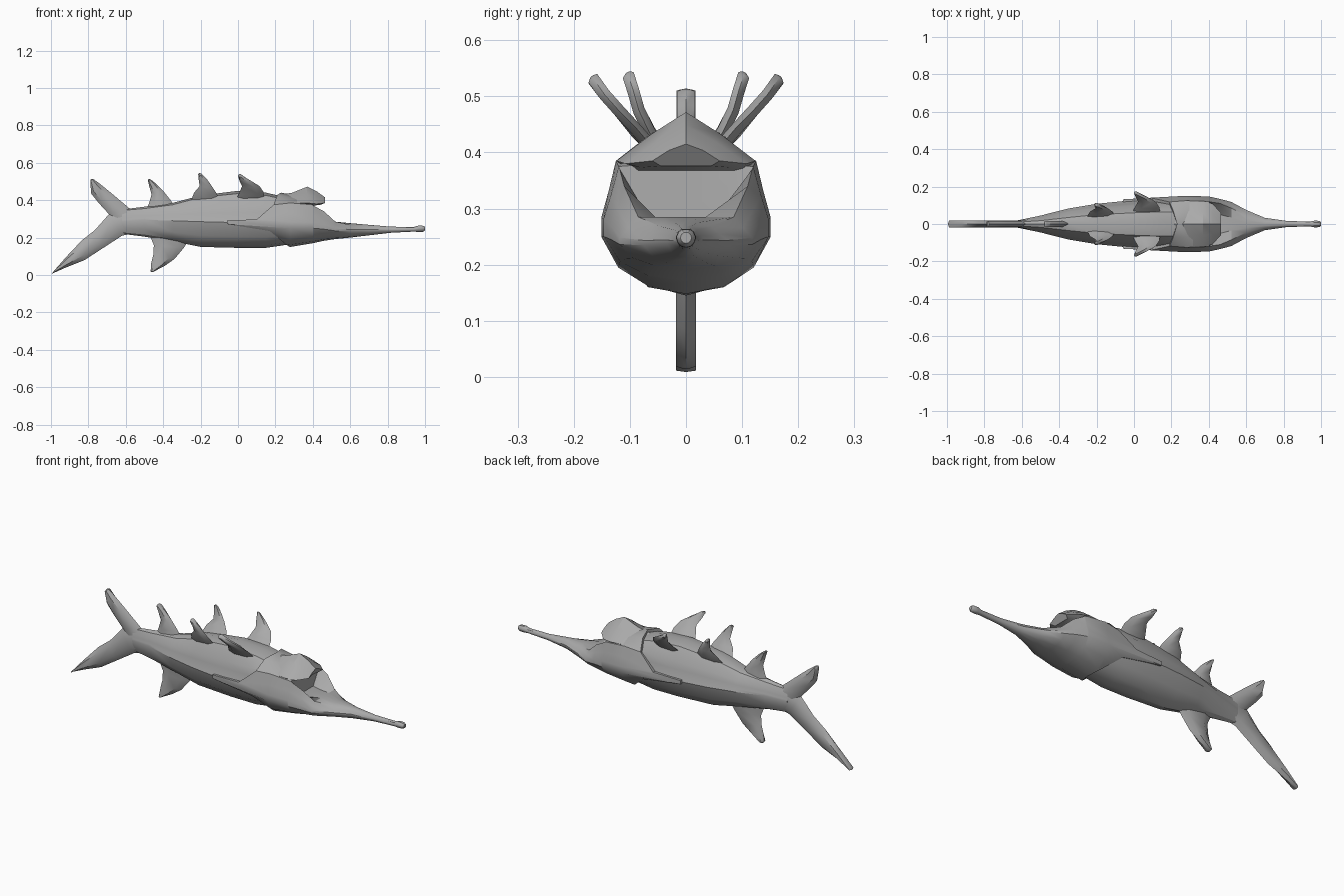
import bpy
import bmesh
from mathutils import Vector

default_cube = bpy.data.objects.get("Cube")
if default_cube:
    bpy.data.objects.remove(default_cube, do_unlink=True)

# One plain grey for the whole fish
grey = bpy.data.materials.new("matte grey")
grey.use_nodes = True
grey_value = (.4, .4, .4, 1)
grey.diffuse_color = grey_value
shader = grey.node_tree.nodes["Principled BSDF"]
shader.inputs["Base Color"].default_value = grey_value
shader.inputs["Roughness"].default_value = .8


def loft(name, rings, cap_start=True, cap_end=True, angle=.55):
    """Skin a row of closed rings that share the same point count."""
    mesh_builder = bmesh.new()
    rows = [[mesh_builder.verts.new(point) for point in ring] for ring in rings]
    count = len(rows[0])
    for first, second in zip(rows, rows[1:]):
        for i in range(count):
            following = (i + 1) % count
            mesh_builder.faces.new((first[i], first[following],
                                    second[following], second[i]))
    if cap_start:
        mesh_builder.faces.new(rows[0])
    if cap_end:
        mesh_builder.faces.new(rows[-1])
    bmesh.ops.recalc_face_normals(mesh_builder, faces=mesh_builder.faces)
    mesh = bpy.data.meshes.new(name)
    mesh_builder.to_mesh(mesh)
    mesh_builder.free()
    mesh.materials.append(grey)
    part = bpy.data.objects.new(name, mesh)
    bpy.context.collection.objects.link(part)
    bpy.ops.object.select_all(action="DESELECT")
    part.select_set(True)
    bpy.context.view_layer.objects.active = part
    bpy.ops.object.shade_smooth_by_angle(angle=angle)
    return part


def mirrored(half):
    """Close a half outline, running bottom to top, across the middle plane."""
    return half + [(x, -y, z) for x, y, z in reversed(half[1:-1])]


def section(x, width, bottom, middle, shoulder_y, shoulder_z,
            inner_y, inner_z, top, bulge=1):
    """Cross-section from belly centre to back centre, mirrored."""
    low, high = middle - bottom, shoulder_z - middle
    return mirrored([
        (x, 0, bottom),
        (x, width * .45, bottom + low * .12),
        (x, width * .8, bottom + low * .45),
        (x, width, middle),
        (x, width * bulge, middle + high * .25),
        (x, (width * bulge + shoulder_y) / 2, middle + high * .6),
        (x, shoulder_y, shoulder_z),
        (x, inner_y, inner_z),
        (x, 0, top),
    ])


# Body, with a ridge along each flank
body_rows = [
    (-.62, .02, .22, .285, .018, .32, .01, .345, .35),
    (-.5, .045, .205, .295, .03, .33, .018, .355, .365),
    (-.35, .083, .18, .29, .065, .345, .035, .375, .385),
    (-.2, .108, .15, .285, .085, .36, .05, .415, .425),
    (0, .128, .145, .28, .1, .37, .06, .435, .45),
    (.15, .13, .145, .275, .105, .375, .065, .425, .44),
    (.32, .12, .17, .27, .1, .36, .06, .39, .4),
]
loft("body", [section(*row, bulge=.93) for row in body_rows])

# Head shell: swept-back cheek flaps, sunken visor, long snout
shell_rim = [
    (.28, 0, .148), (.26, .068, .16), (.17, .122, .235),
    (-.06, .132, .272), (-.06, .132, .292), (.1, .138, .297),
    (.19, .118, .375), (.21, .07, .428), (.23, 0, .44),
]
tucked_rim = [(x, y * .86, .29 + (z - .29) * .9) for x, y, z in shell_rim]
head_rows = [
    (.28, .151, .15, .25, .125, .385, .07, .415, .43),
    (.4, .147, .17, .25, .12, .375, .08, .378, .38),
    (.405, .146, .171, .25, .118, .37, .065, .28, .28),
    (.46, .134, .183, .245, .11, .34, .05, .28, .285),
    (.52, .118, .192, .236, .085, .285, .035, .285, .285),
    (.6, .075, .2, .235, .045, .268, .02, .275, .277),
    (.7, .033, .212, .238, .02, .262, .01, .268, .268),
    (.82, .016, .226, .24, .012, .253, .006, .257, .258),
    (.94, .013, .232, .242, .01, .254, .005, .257, .257),
    (.965, .018, .23, .247, .014, .259, .007, .264, .264),
    (.99, .017, .231, .247, .013, .258, .007, .263, .263),
    (1, .01, .238, .247, .008, .254, .004, .257, .257),
]
loft("head_shell",
     [mirrored(tucked_rim), mirrored(shell_rim)]
     + [section(*row) for row in head_rows], cap_start=False)


# Peaked hood overhanging the visor
def hood_section(x, width, under, side, peak, lean=0):
    return mirrored([
        (x - lean, 0, under), (x - lean, width * .75, under),
        (x, width, side), (x, width * .5, (side + peak) / 2 + .004),
        (x, 0, peak),
    ])


loft("hood", [
    hood_section(.21, .065, .36, .38, .425),
    hood_section(.29, .115, .36, .385, .44),
    hood_section(.37, .124, .36, .385, .472),
    hood_section(.42, .108, .373, .38, .448),
    hood_section(.465, .06, .376, .385, .415, lean=.02),
])


def fin(name, spans, thickness, normal=(0, 1, 0), side=1):
    """Blade made of chords (front x, z, rear x, z, y) from root to tip."""
    offset = Vector(normal) * thickness
    rings = []
    for front_x, front_z, rear_x, rear_z, y in spans:
        front, rear = Vector((front_x, y, front_z)), Vector((rear_x, y, rear_z))
        near, far = front.lerp(rear, .25), front.lerp(rear, .75)
        ring = [front, near + offset, far + offset,
                rear, far - offset, near - offset]
        rings.append([(p.x, p.y * side, p.z) for p in ring])
    # Pinch the tip into a short point
    tip = sum((Vector(p) for p in rings[-1]), Vector()) / len(ring)
    step = tip - sum((Vector(p) for p in rings[-2]), Vector()) / len(ring)
    end = tip + step.normalized() * .008
    rings.append([tuple(end.lerp(Vector(p), .3)) for p in rings[-1]])
    loft(name, rings, angle=.7)


# Forked tail
fin("tail_upper_lobe", [
    (-.55, .335, -.64, .24, 0), (-.585, .36, -.69, .325, 0),
    (-.68, .44, -.745, .385, 0), (-.735, .485, -.785, .435, 0),
    (-.775, .514, -.79, .5, 0),
], .017)
fin("tail_lower_lobe", [
    (-.55, .225, -.61, .345, 0), (-.62, .21, -.69, .325, 0),
    (-.72, .145, -.765, .24, 0), (-.82, .08, -.835, .185, 0),
    (-.92, .04, -.92, .095, 0), (-.99, .009, -.987, .018, 0),
], .018)

# Middle fins
fin("dorsal_fin", [
    (-.34, .37, -.49, .35, 0), (-.36, .4, -.475, .385, 0),
    (-.4, .45, -.462, .43, 0), (-.435, .485, -.475, .475, 0),
    (-.465, .509, -.482, .508, 0),
], .016)
fin("belly_fin", [
    (-.26, .19, -.48, .23, 0), (-.29, .145, -.45, .16, 0),
    (-.34, .085, -.452, .11, 0), (-.39, .05, -.465, .06, 0),
    (-.45, .018, -.467, .02, 0),
], .018)

# Two pairs of splayed back fins
for side, label in ((1, "left"), (-1, "right")):
    fin("front_back_fin_" + label, [
        (.14, .41, -.01, .405, .06), (.135, .445, .005, .435, .09),
        (.115, .475, .022, .475, .12), (.07, .503, .008, .503, .145),
        (.018, .533, 0, .53, .166),
    ], .011, (0, .7, -.7), side)
    fin("rear_back_fin_" + label, [
        (-.1, .4, -.25, .4, .04), (-.115, .437, -.235, .44, .066),
        (-.14, .475, -.205, .475, .084), (-.165, .51, -.21, .51, .094),
        (-.192, .538, -.213, .538, .103),
    ], .011, (0, .87, -.5), side)
